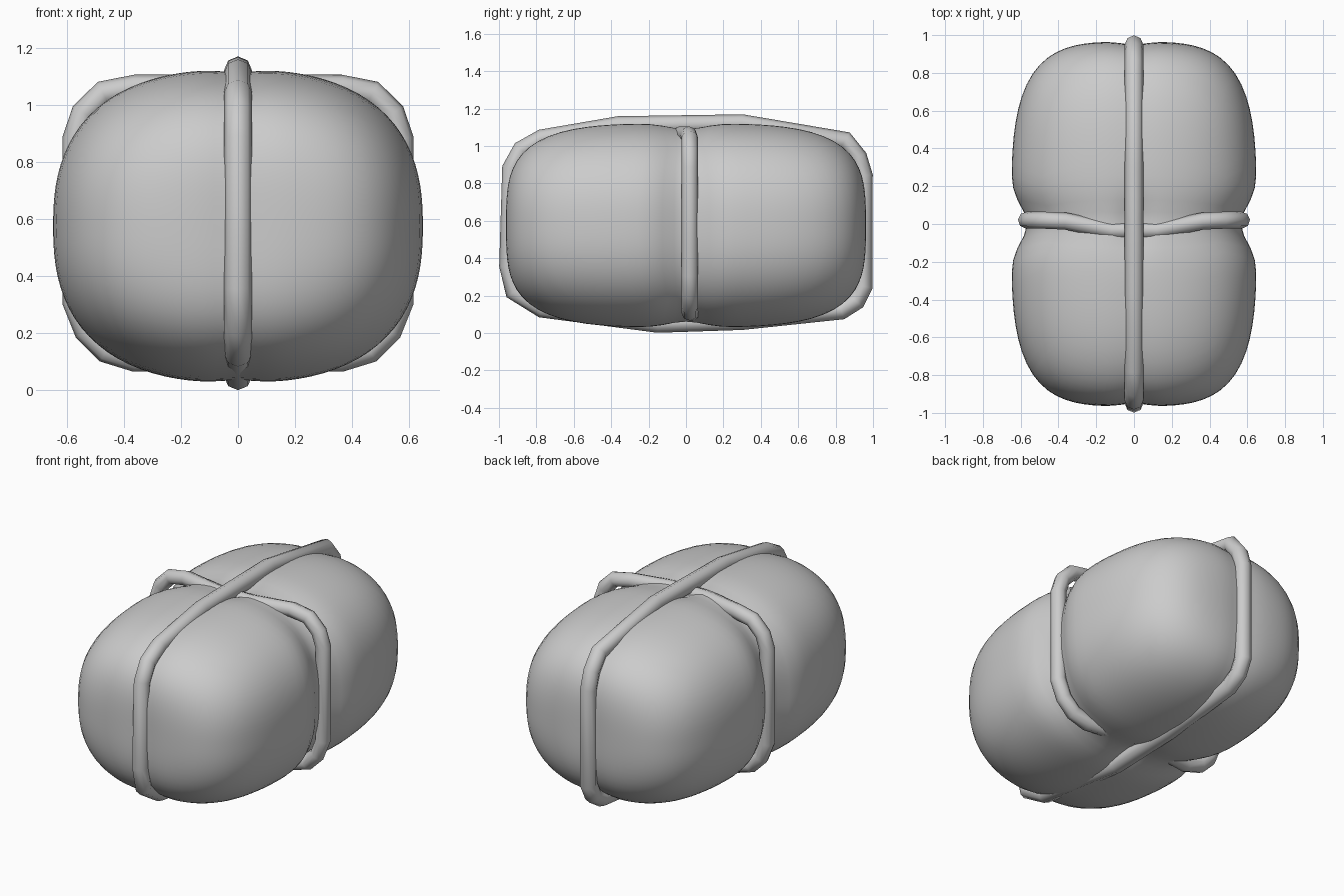
import bpy, bmesh, math
from mathutils import Vector

cube = bpy.data.objects.get("Cube")
if cube:
    bpy.data.objects.remove(cube, do_unlink=True)

grey = bpy.data.materials.new("plain grey")
grey.use_nodes = True
grey.diffuse_color = (0.6, 0.6, 0.6, 1)
grey.node_tree.nodes["Principled BSDF"].inputs["Base Color"].default_value = (0.6, 0.6, 0.6, 1)
MID = 0.575


def finish(obj, angle):
    obj.data.materials.append(grey)
    bpy.ops.object.select_all(action='DESELECT')
    obj.select_set(True)
    bpy.context.view_layer.objects.active = obj
    bpy.ops.object.shade_smooth_by_angle(angle=math.radians(angle))


def dip(t, width):
    return math.exp(-(t / width) ** 2)


# Soft bundle: rounded block squeezed where the ropes pass
def bundle_point(co):
    x, y, z = (math.tan(c * math.pi / 4) for c in co)
    size = ((abs(x) ** 2.5 + abs(z) ** 2.5) ** (3.6 / 2.5) + abs(y) ** 3.6) ** (-1 / 3.6)
    x, y, z = x * size * 0.65, y * size * 0.965, z * size * 0.55
    waist, seam = dip(y, 0.13), dip(x, 0.09)
    x *= 1 - 0.13 * waist
    z *= 1 - 0.05 * waist - 0.015 * seam - 0.05 * waist * seam
    y *= 1 - 0.015 * seam
    return Vector((x, y, z + MID))


bm = bmesh.new()
bmesh.ops.create_cube(bm, size=2)
bmesh.ops.subdivide_edges(bm, edges=bm.edges[:], cuts=23, use_grid_fill=True)
for v in bm.verts:
    v.co = bundle_point(v.co)
mesh = bpy.data.meshes.new("bundle")
bm.to_mesh(mesh)
bm.free()
bundle = bpy.data.objects.new("bundle", mesh)
bpy.context.collection.objects.link(bundle)
finish(bundle, 60)


# Ropes: eight-sided tubes along closed loops
def rope(name, points, radius):
    curve = bpy.data.curves.new(name, 'CURVE')
    curve.dimensions = '3D'
    curve.bevel_depth = radius
    curve.bevel_resolution = 2
    spline = curve.splines.new('POLY')
    spline.points.add(len(points) - 1)
    for p, co in zip(spline.points, points):
        p.co = (*co, 1)
    spline.use_cyclic_u = True
    obj = bpy.data.objects.new(name, curve)
    bpy.context.collection.objects.link(obj)
    bpy.ops.object.select_all(action='DESELECT')
    obj.select_set(True)
    bpy.context.view_layer.objects.active = obj
    bpy.ops.object.convert(target='MESH')
    finish(bpy.context.view_layer.objects.active, 60)


# Lengthwise rope, as y and z
long_path = [(-0.95, 0.36), (-0.935, 0.88), (-0.88, 0.98), (-0.77, 1.04), (-0.36, 1.11),
             (0.3, 1.12), (0.85, 1.03), (0.92, 0.94), (0.95, 0.84), (0.95, 0.25),
             (0.91, 0.17), (0.83, 0.12), (0.3, 0.065), (-0.15, 0.05), (-0.77, 0.13),
             (-0.92, 0.22)]
rope("long_rope", [(0, y, z) for y, z in long_path], 0.049)

# Crosswise rope: one half mirrored, top to bottom
half = [(0.12, -0.035, 1.06), (0.36, 0.015, 1.06), (0.47, 0.02, 1.04), (0.54, 0.02, 0.97),
        (0.57, 0.02, 0.88), (0.57, 0.02, 0.31), (0.53, 0.02, 0.21), (0.46, 0.02, 0.14),
        (0.36, 0.02, 0.11), (0.12, 0.05, 0.115)]
rope("cross_rope", half + [(-x, y, z) for x, y, z in reversed(half)], 0.045)
